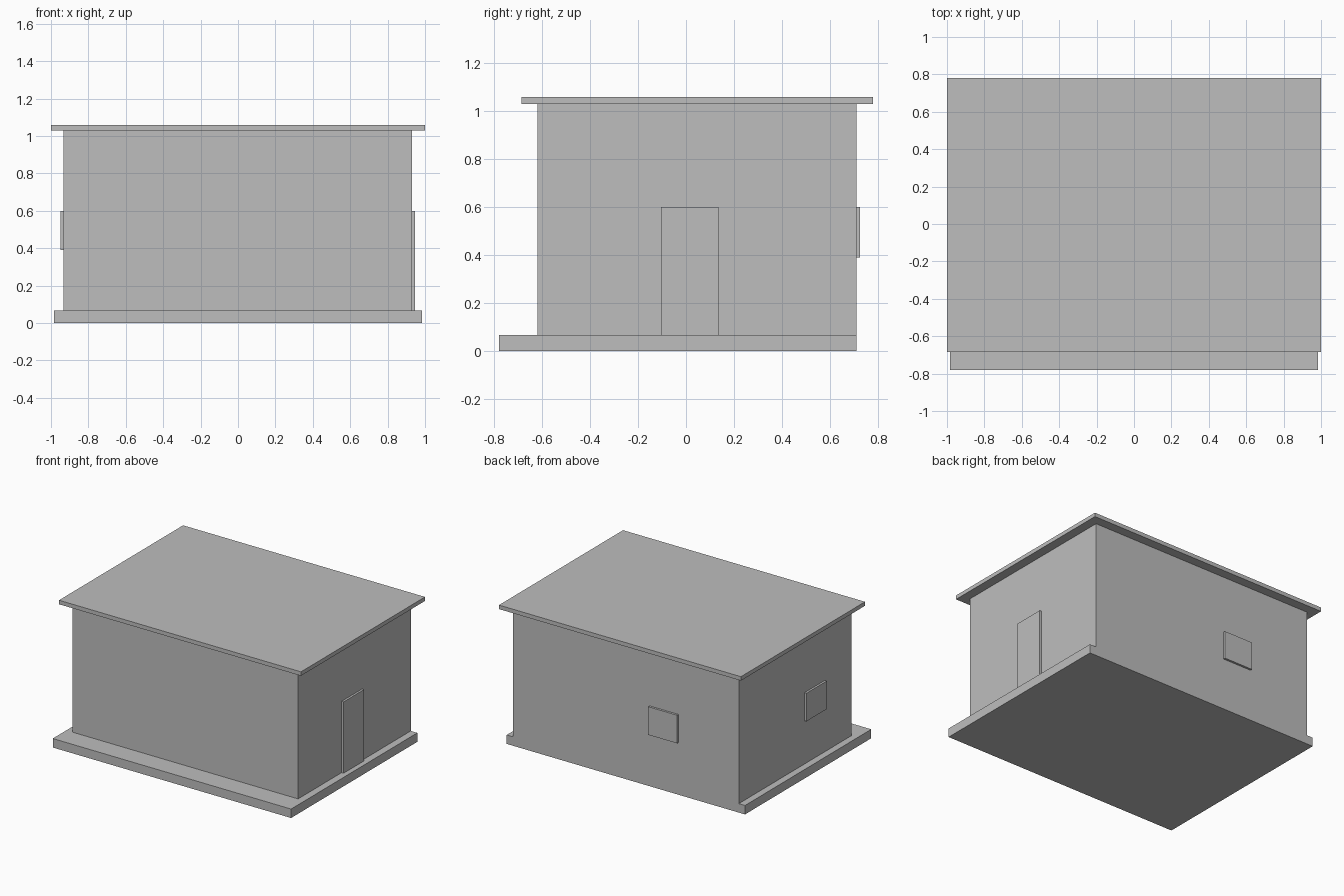
import bpy

if "Cube" in bpy.data.objects:
    bpy.data.objects.remove(bpy.data.objects["Cube"])

grey = bpy.data.materials.new("light_grey")
grey.diffuse_color = (0.515, 0.515, 0.515, 1)
grey.use_nodes = True
grey.node_tree.nodes["Principled BSDF"].inputs["Base Color"].default_value = grey.diffuse_color


def box(name, x, y, z):
    """Axis-aligned box spanning the given (low, high) ranges."""
    bpy.ops.mesh.primitive_cube_add(size=1)
    ob = bpy.context.object
    ob.name = name
    for v in ob.data.vertices:
        v.co = [lo if c < 0 else hi for c, (lo, hi) in zip(v.co, (x, y, z))]
    ob.data.materials.append(grey)
    return ob


# Floor slab with a ledge along the front, and the overhanging flat roof
box("floor_slab", (-0.985, 0.985), (-0.78, 0.71), (0, 0.067))
box("walls", (-0.934, 0.931), (-0.62, 0.71), (0.067, 1.03))
box("roof", (-1, 1), (-0.685, 0.78), (1.03, 1.06))

# Door on the right wall, windows on the back and left walls
box("door", (0.931, 0.947), (-0.105, 0.135), (0.067, 0.6))
box("back_window", (-0.435, -0.195), (0.71, 0.726), (0.39, 0.6))
box("left_window", (-0.95, -0.934), (-0.305, -0.065), (0.39, 0.6))
